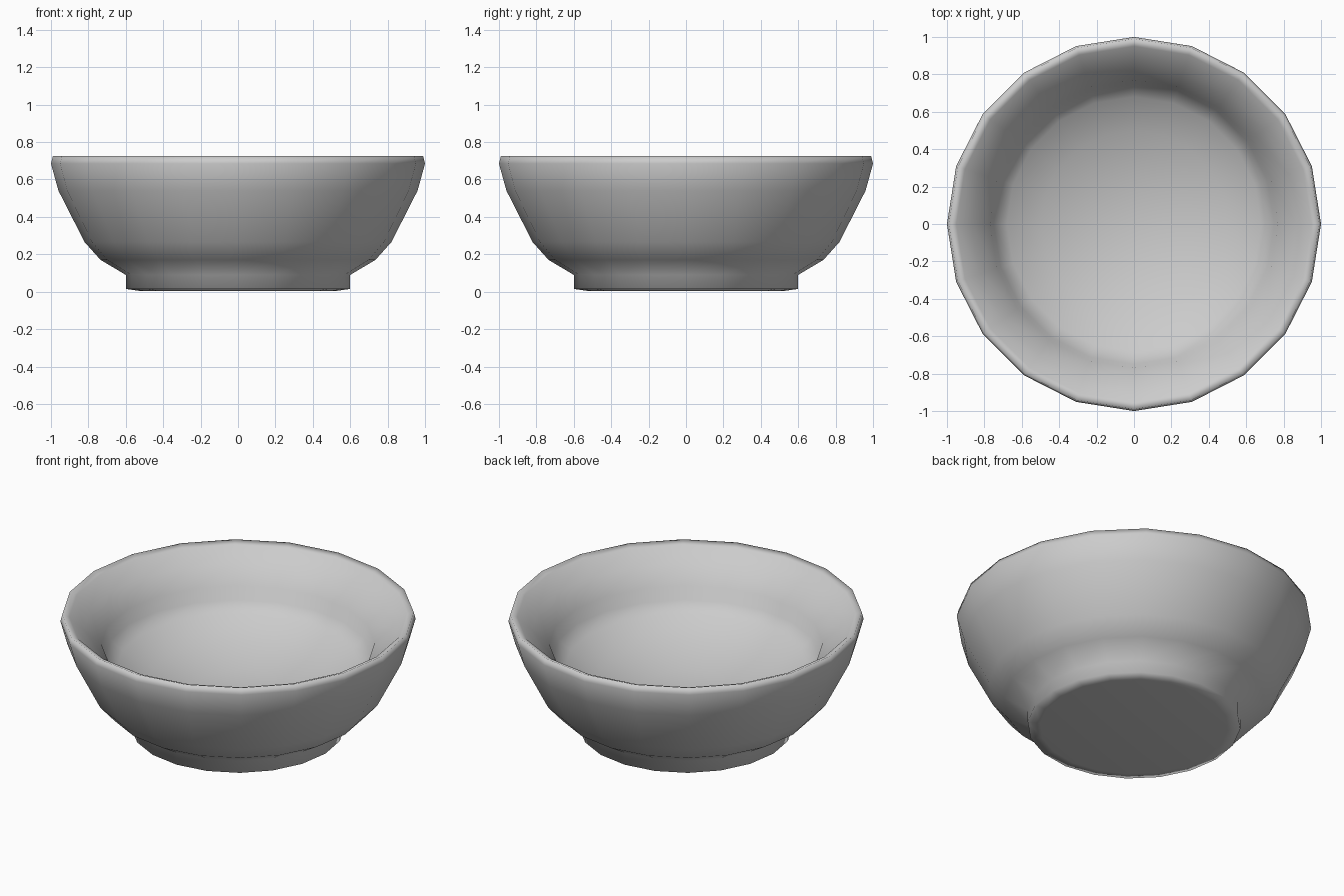
import bpy, bmesh
from math import cos, sin, tau

if "Cube" in bpy.data.objects:
    bpy.data.objects.remove(bpy.data.objects["Cube"])

SIDES = 20

# Half profile (radius, height): foot, outer wall, rim, inner wall, dished floor
PROFILE = [
    (0.0, 0.005), (0.53, 0.005), (0.60, 0.015), (0.60, 0.09),
    (0.735, 0.17), (0.82, 0.265), (0.96, 0.54), (1.0, 0.685),
    (0.99, 0.725), (0.95, 0.71), (0.87, 0.63), (0.77, 0.54),
    (0.75, 0.46), (0.68, 0.405), (0.50, 0.32), (0.25, 0.255), (0.0, 0.235),
]


def lathe(name, profile, sides):
    bm = bmesh.new()
    rings = []
    for r, z in profile:
        if r == 0:
            rings.append([bm.verts.new((0, 0, z))] * sides)
        else:
            rings.append([bm.verts.new((r * cos(tau * i / sides),
                                        r * sin(tau * i / sides), z))
                          for i in range(sides)])
    for a, b in zip(rings, rings[1:]):
        for i in range(sides):
            j = (i + 1) % sides
            corners = list(dict.fromkeys((a[i], a[j], b[j], b[i])))
            bm.faces.new(corners).smooth = True
    bmesh.ops.recalc_face_normals(bm, faces=bm.faces)
    mesh = bpy.data.meshes.new(name)
    bm.to_mesh(mesh)
    bm.free()
    obj = bpy.data.objects.new(name, mesh)
    bpy.context.collection.objects.link(obj)
    return obj


# Footed bowl turned as one smooth-shaded piece
lathe("bowl", PROFILE, SIDES)
